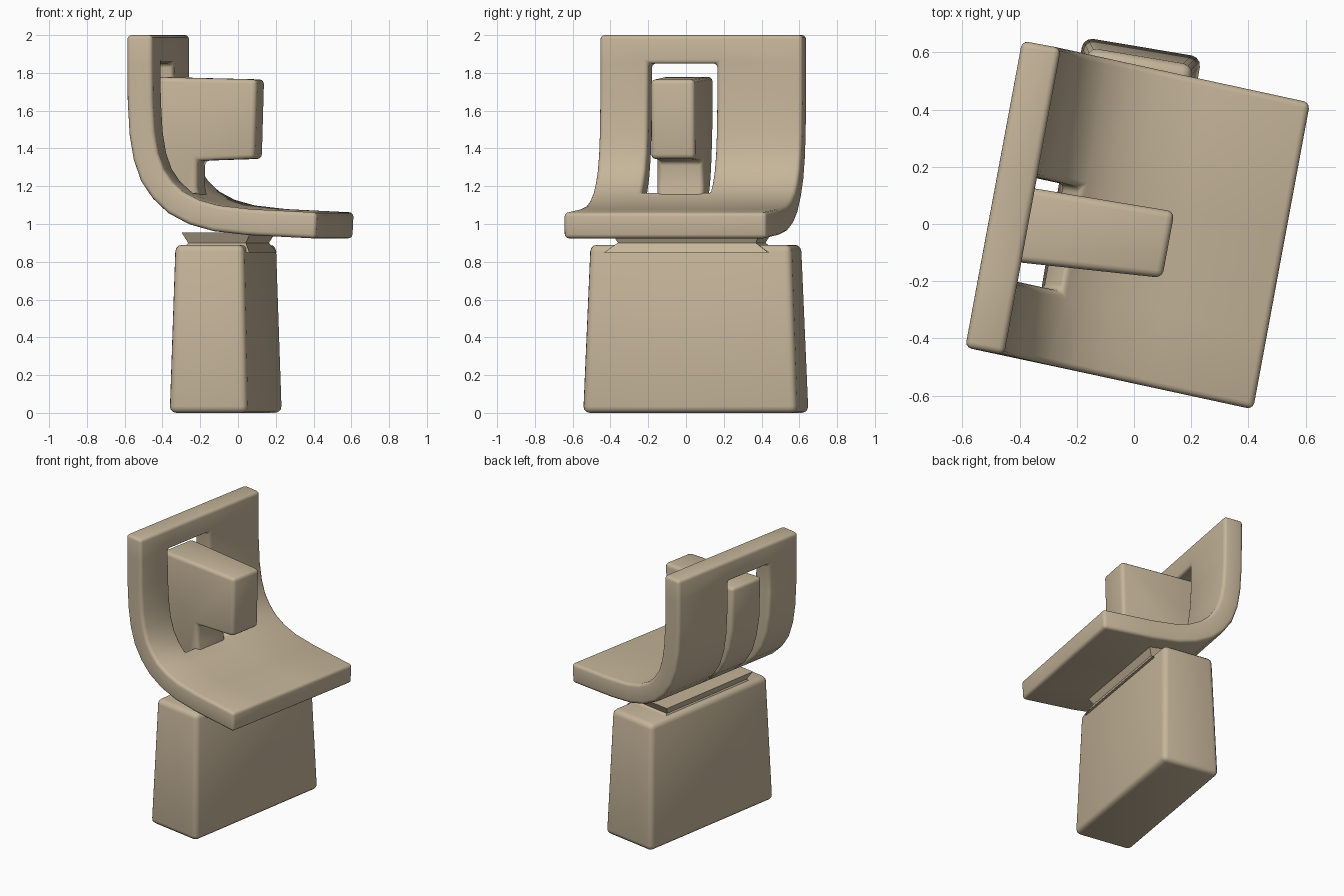
import bpy, bmesh, math
from mathutils import Matrix

if "Cube" in bpy.data.objects:
    bpy.data.objects.remove(bpy.data.objects["Cube"])

clay = bpy.data.materials.new("warm_clay")
clay.use_nodes = True
colour = (0.56, 0.46, 0.32, 1)
clay.diffuse_color = colour
clay.node_tree.nodes["Principled BSDF"].inputs["Base Color"].default_value = colour


def finish(name, bm, turn, at=(0, 0), thick=0, bevel=0.03):
    """Turn a bmesh into a rounded, smooth shaded object."""
    bmesh.ops.recalc_face_normals(bm, faces=bm.faces)
    mesh = bpy.data.meshes.new(name)
    bm.to_mesh(mesh)
    bm.free()
    mesh.materials.append(clay)
    ob = bpy.data.objects.new(name, mesh)
    bpy.context.collection.objects.link(ob)
    ob.matrix_world = Matrix.Translation((*at, 0)) @ Matrix.Rotation(math.radians(turn), 4, "Z")
    if thick:
        solid = ob.modifiers.new("thickness", "SOLIDIFY")
        solid.thickness = thick
        solid.offset = 0
        solid.use_even_offset = True
    if bevel:
        round_off = ob.modifiers.new("soft_edges", "BEVEL")
        round_off.width = bevel
        round_off.segments = 3
        round_off.limit_method = "ANGLE"
        round_off.angle_limit = math.radians(50)
    bpy.ops.object.select_all(action="DESELECT")
    ob.select_set(True)
    bpy.context.view_layer.objects.active = ob
    bpy.ops.object.convert(target="MESH")
    bpy.ops.object.shade_smooth_by_angle(angle=math.radians(40))
    return ob


def stack(rings):
    """Loft rectangles given as (width, depth, height)."""
    bm = bmesh.new()
    loops = [[bm.verts.new((sx * w / 2, sy * d / 2, z))
              for sx, sy in ((-1, -1), (1, -1), (1, 1), (-1, 1))] for w, d, z in rings]
    for low, high in zip(loops, loops[1:]):
        for i in range(4):
            j = (i + 1) % 4
            bm.faces.new((low[i], low[j], high[j], high[i]))
    bm.faces.new(loops[0])
    bm.faces.new(loops[-1])
    return bm


# Pedestal and the recessed neck above it
finish("pedestal", stack([(0.42, 1.15, 0), (0.37, 1.08, 0.89)]), -9.5, (-0.065, 0.052), bevel=0.035)
finish("neck", stack([(0.37, 0.88, 0.85), (0.31, 0.74, 0.9), (0.37, 0.8, 0.955)]),
       -9.5, (-0.05, 0.03), bevel=0)

# Curved seat shell: a sheet swept along the bend, with a slot left open in the back
path = [(-0.432, 2), (-0.432, 1.85), (-0.43, 1.65), (-0.42, 1.48), (-0.40, 1.36),
        (-0.365, 1.26), (-0.31, 1.18), (-0.24, 1.115), (-0.14, 1.063), (-0.02, 1.03),
        (0.16, 1.01), (0.525, 0.992)]
columns = [-0.545, -0.285, 0.085, 0.545]
slot_rows = range(1, 7)
bm = bmesh.new()
grid = [[bm.verts.new((u, v - 0.03 * u, z)) for v in columns] for u, z in path]
for r in range(len(path) - 1):
    for c in range(3):
        if not (c == 1 and r in slot_rows):
            bm.faces.new((grid[r][c], grid[r][c + 1], grid[r + 1][c + 1], grid[r + 1][c]))
finish("curved_seat", bm, -10.5, thick=0.138, bevel=0.022)

# Tongue rising through the slot and reaching forward as a block
outline = [(-0.49, 1.78), (-0.48, 1.48), (-0.455, 1.34), (-0.42, 1.23), (-0.36, 1.13),
           (-0.27, 1.055), (-0.16, 1.07), (-0.185, 1.2), (-0.185, 1.335), (0.12, 1.345),
           (0.132, 1.765)]
bm = bmesh.new()
near = [bm.verts.new((u, -0.175 + 0.08 * min(u, 0.1), z)) for u, z in outline]
far = [bm.verts.new((u, 0.066 + 0.02 * u, z)) for u, z in outline]
bm.faces.new(near)
bm.faces.new(far)
for i in range(len(outline)):
    j = (i + 1) % len(outline)
    bm.faces.new((near[i], near[j], far[j], far[i]))
finish("tongue_block", bm, -10.5, bevel=0.025)
